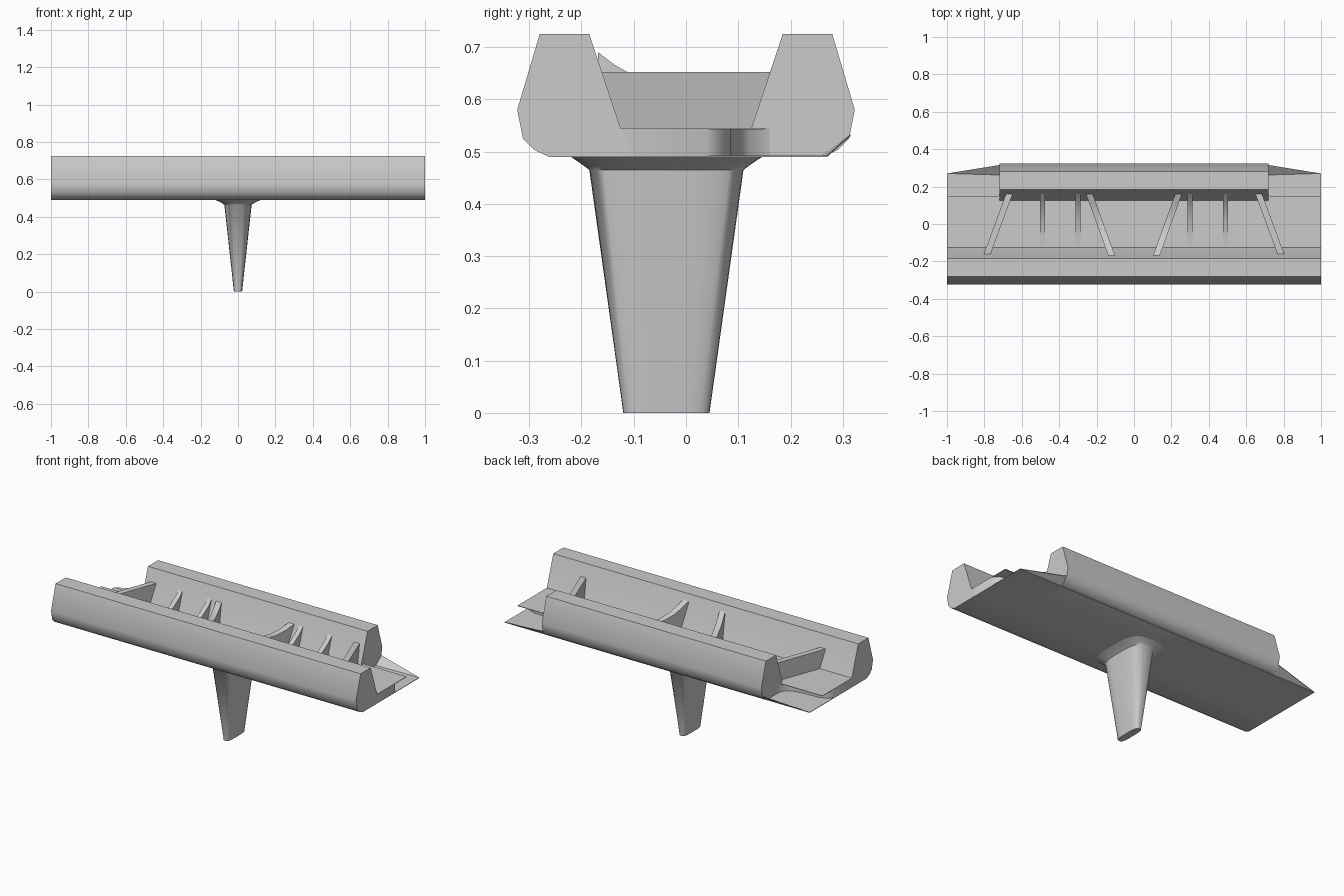
import bpy, bmesh, math
from mathutils import Vector

cube = bpy.data.objects.get("Cube")
if cube:
    bpy.data.objects.remove(cube)

grey = bpy.data.materials.new("light_grey")
grey.use_nodes = True
grey.diffuse_color = (0.6, 0.6, 0.6, 1)
grey.node_tree.nodes["Principled BSDF"].inputs["Base Color"].default_value = (0.6, 0.6, 0.6, 1)


def add_object(name, bm, angle=None):
    bmesh.ops.recalc_face_normals(bm, faces=bm.faces)
    mesh = bpy.data.meshes.new(name)
    bm.to_mesh(mesh)
    bm.free()
    mesh.materials.append(grey)
    obj = bpy.data.objects.new(name, mesh)
    bpy.context.collection.objects.link(obj)
    if angle:
        bpy.ops.object.select_all(action='DESELECT')
        obj.select_set(True)
        bpy.context.view_layer.objects.active = obj
        bpy.ops.object.shade_smooth_by_angle(angle=math.radians(angle))
    return obj


def loft(name, rings, angle=None):
    """Join matching rings of points and cap both ends."""
    bm = bmesh.new()
    loops = [[bm.verts.new(p) for p in ring] for ring in rings]
    for a, b in zip(loops, loops[1:]):
        for i in range(len(a)):
            j = (i + 1) % len(a)
            bm.faces.new((a[i], a[j], b[j], b[i]))
    bm.faces.new(loops[0])
    bm.faces.new(loops[-1])
    return add_object(name, bm, angle)


def slab(name, outline, low, high, angle=None):
    return loft(name, [[(x, y, z) for x, y in outline] for z in (low, high)], angle)


# Side walls: the same profile mirrored, the back one shorter
wall = [(0.28, 0.725), (0.185, 0.725), (0.125, 0.545), (0.10, 0.49),
        (0.262, 0.49), (0.29, 0.503), (0.312, 0.525), (0.323, 0.58)]
for name, side, half in (("front_wall", -1, 1.0), ("back_wall", 1, 0.72)):
    loft(name, [[(x, side * y, z) for y, z in wall] for x in (-half, half)], 35)

# Floor core with a hollowed rear edge at each end
hollow = [(1, 0.04), (0.975, 0.07), (0.93, 0.085), (0.84, 0.09),
          (0.77, 0.1), (0.735, 0.12), (0.72, 0.16)]
slab("floor_core", [(-1, -0.2), (1, -0.2)] + hollow + [(-x, y) for x, y in reversed(hollow)],
     0.49, 0.545, 40)

# Thin upper deck that overhangs the hollow
slab("upper_deck", [(-1, -0.125), (1, -0.125), (1, 0.15), (-1, 0.15)], 0.542, 0.545)

# Thin bottom plate, with upturned rear corners
slab("bottom_plate", [(-1, -0.262), (1, -0.262), (1, 0.27), (-1, 0.27)], 0.49, 0.493)
for side, name in ((-1, "left_end_flap"), (1, "right_end_flap")):
    flap = [(1, 0.27, 0.49), (0.72, 0.262, 0.49), (0.72, 0.315, 0.53)]
    loft(name, [[(side * x, y, z + lift) for x, y, z in flap] for lift in (0, 0.003)])


def rib(name, start, end, profile, width):
    """Upright plate from start to end; profile gives (fraction, height) along the top."""
    a, b = Vector(start), Vector(end)
    across = Vector((1, 0)) * width / 2
    rings = []
    for t, z in profile:
        p = a.lerp(b, t)
        l, r = p - across, p + across
        rings.append([(l.x, l.y, 0.53), (r.x, r.y, 0.53), (r.x, r.y, z), (l.x, l.y, z)])
    loft(name, rings, 30)


# Ribs across the channel, mirrored left and right
flat_top = [(0, 0.652), (1, 0.652)]
dipped = [(0, 0.69), (0.1, 0.665), (0.25, 0.637), (0.45, 0.618),
          (0.65, 0.617), (0.82, 0.63), (1, 0.654)]
swept = [(0, 0.547), (0.25, 0.552), (0.5, 0.567), (0.7, 0.59), (0.87, 0.62), (1, 0.654)]
for side, tag in ((1, "right"), (-1, "left")):
    rib("outer_brace_" + tag, (side * 0.785, -0.16), (side * 0.665, 0.165), flat_top, 0.036)
    rib("inner_brace_" + tag, (side * 0.12, -0.168), (side * 0.24, 0.165), dipped, 0.036)
    for x, place in ((0.30, "inner"), (0.49, "outer")):
        rib(f"{place}_rib_{tag}", (side * x, -0.12), (side * x, 0.163), swept, 0.027)

# Tapered fin below, flaring where it meets the floor
levels = [(0, -0.12, 0.045, 0.022), (0.465, -0.185, 0.11, 0.073),
          (0.474, -0.197, 0.122, 0.087), (0.483, -0.21, 0.135, 0.105),
          (0.49, -0.22, 0.146, 0.12)]
rings = []
for z, front, back, half in levels:
    ring = []
    for i in range(32):
        t = math.tau * i / 32
        c, s = math.cos(t), math.sin(t)
        ring.append((half * math.copysign(abs(c) ** 0.6, c),
                     (front + back) / 2 + (back - front) / 2 * math.copysign(abs(s) ** 0.6, s), z))
    rings.append(ring)
loft("fin", rings, 50)
